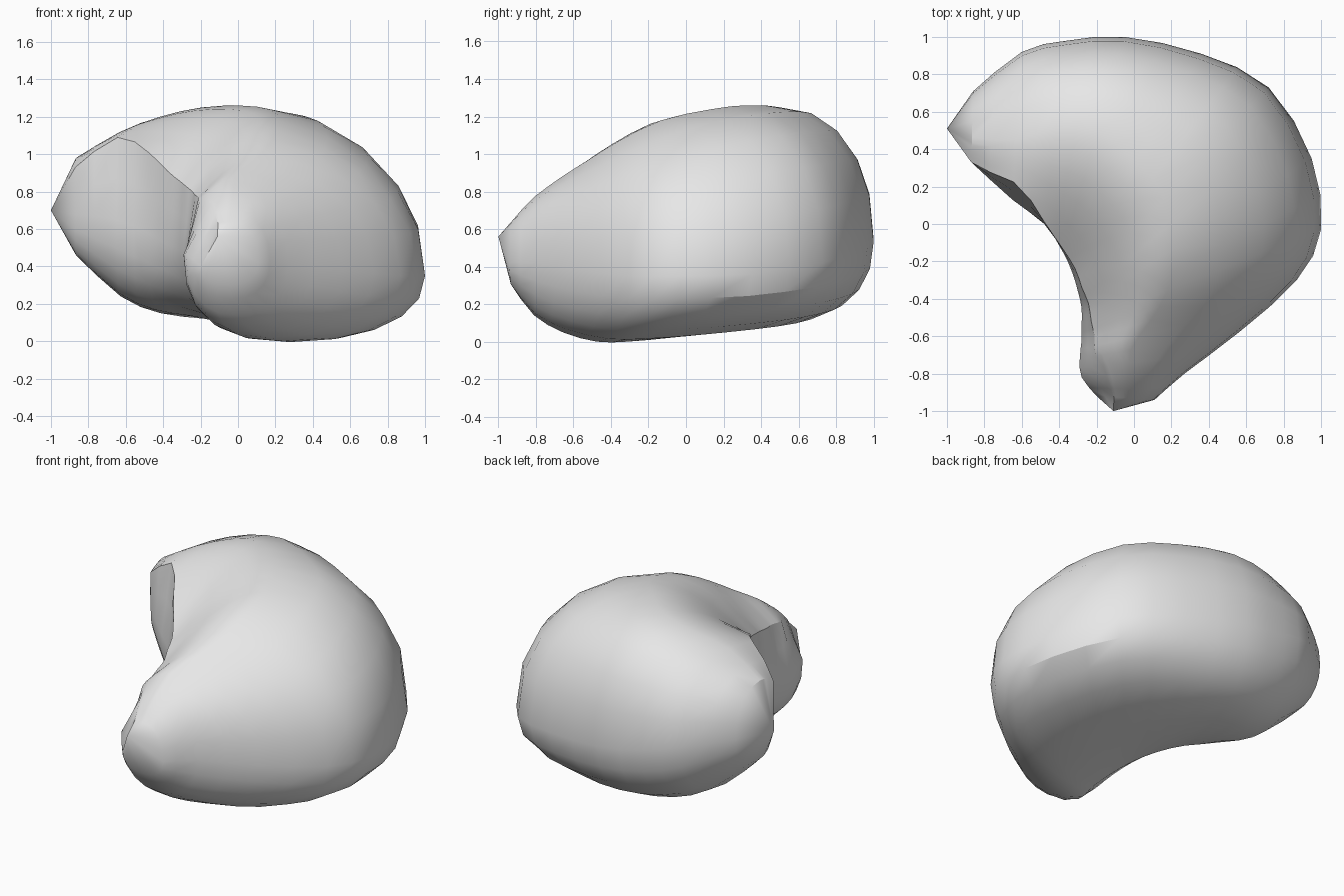
import bpy
import bmesh
from math import sin, cos, pi
from mathutils import Vector

STEPS = 5       # segments in each rounded quarter of a cross-section
BETWEEN = 2     # lofted rings per pair of cross-sections

# Cross-sections along the bend, from the rear end round to the front end:
# inner x y z, rim place and height, crown place and height,
# outer x y z, base place and height
SECTIONS = [
    (-.87, .33, .68, 0, .93, .35, .98, -.86, .71, .68, .4, .46),
    (-.65, .13, .65, .12, 1.09, .4, 1.12, -.6, .92, .64, .45, .24),
    (-.48, 0, .58, .01, 1.01, .52, 1.2, -.36, .98, .58, .55, .15),
    (-.38, -.15, .52, .01, .91, .56, 1.25, -.05, 1, .53, .62, .12),
    (-.33, -.26, .5, .02, .86, .5, 1.26, .36, .91, .48, .58, .08),
    (-.3, -.36, .48, .02, .83, .46, 1.24, .72, .73, .42, .5, .05),
    (-.28, -.45, .46, .03, .8, .4, 1.18, .95, .35, .36, .45, .02),
    (-.28, -.54, .45, .04, .78, .36, 1.07, 1, -.03, .35, .45, 0),
    (-.28, -.62, .44, .06, .77, .32, .97, .87, -.3, .35, .45, 0),
    (-.29, -.72, .45, .1, .75, .32, .87, .56, -.58, .38, .45, .05),
    (-.28, -.82, .47, .25, .73, .45, .77, .27, -.8, .42, .5, .14),
    (-.2, -.92, .4, .3, .63, .5, .64, .11, -.94, .42, .5, .3),
]
REAR_TIP = (-1, .51, .7)
FRONT_TIP = (-.11, -1, .56)


def spline(a, b, c, d, t):
    """Smooth value between b and c."""
    slope_b, slope_c = (c - a) / 2, (d - b) / 2
    rise = c - b
    return (b + slope_b * t + (3 * rise - 2 * slope_b - slope_c) * t ** 2
            + (slope_b + slope_c - 2 * rise) * t ** 3)


def blended_sections():
    """All cross-sections, with smooth ones added between."""
    padded = [SECTIONS[0]] + SECTIONS + [SECTIONS[-1]]
    result = []
    for four in zip(padded, padded[1:], padded[2:], padded[3:]):
        for i in range(BETWEEN):
            result.append([spline(*v, i / BETWEEN) for v in zip(*four)])
    return result + [SECTIONS[-1]]


def quarter(side, pole, power):
    """Rounded quarter arc from a side point up to, not including, a pole."""
    arc = []
    for i in range(STEPS):
        angle = pi / 2 * i / STEPS
        point = pole.lerp(side, cos(angle) ** (2 / power))
        point.z = side.z + (pole.z - side.z) * sin(angle) ** (2 / power)
        arc.append(point)
    return arc


def reverse_quarter(side, pole, power):
    """The same arc, run from the pole towards the side point."""
    arc = quarter(side, pole, power) + [pole.copy()]
    return arc[:0:-1]


def section_ring(section):
    """Closed outline of one cross-section."""
    inner, outer = Vector(section[:3]), Vector(section[7:10])

    def across(place, height):
        point = inner.lerp(outer, place)
        point.z = height
        return point

    rim = across(*section[3:5])
    crown = across(*section[5:7])
    base = across(*section[10:])
    # Straight inner wall, then a gentle rise from its rim to the crown
    ring = [inner.copy(), inner.lerp(rim, .5)]
    for i in range(STEPS):
        point = rim.lerp(crown, i / STEPS)
        point.z = rim.z + (crown.z - rim.z) * sin(pi / 2 * i / STEPS)
        ring.append(point)
    return (ring + reverse_quarter(outer, crown, 2.2)
            + quarter(outer, base, 2.2)
            + reverse_quarter(inner, base, 2.4))


def close_end(bm, ring, tip):
    """Fan of faces from a ring to the tip of the body."""
    centre = bm.verts.new(tip)
    for a, b in zip(ring, ring[1:] + ring[:1]):
        bm.faces.new((a, b, centre))


# Curved body, lofted through all sections
bm = bmesh.new()
rings = [[bm.verts.new(p) for p in section_ring(s)] for s in blended_sections()]
for first, second in zip(rings, rings[1:]):
    count = len(first)
    for i in range(count):
        j = (i + 1) % count
        bm.faces.new((first[i], first[j], second[j], second[i]))
close_end(bm, rings[0], REAR_TIP)
close_end(bm, rings[-1], FRONT_TIP)
bmesh.ops.recalc_face_normals(bm, faces=bm.faces[:])

# Remove the default object
cube = bpy.data.objects.get("Cube")
if cube:
    bpy.data.objects.remove(cube, do_unlink=True)

mesh = bpy.data.meshes.new("curved_stone")
bm.to_mesh(mesh)
bm.free()
stone = bpy.data.objects.new("curved_stone", mesh)
bpy.context.collection.objects.link(stone)

# Plain grey surface
grey = bpy.data.materials.new("stone_grey")
grey.use_nodes = True
colour = (.8, .8, .8, 1)
grey.diffuse_color = colour
grey.node_tree.nodes["Principled BSDF"].inputs["Base Color"].default_value = colour
mesh.materials.append(grey)

# Smooth shading with the sharp rims kept
bpy.ops.object.select_all(action='DESELECT')
stone.select_set(True)
bpy.context.view_layer.objects.active = stone
bpy.ops.object.shade_smooth_by_angle(angle=pi / 6)
